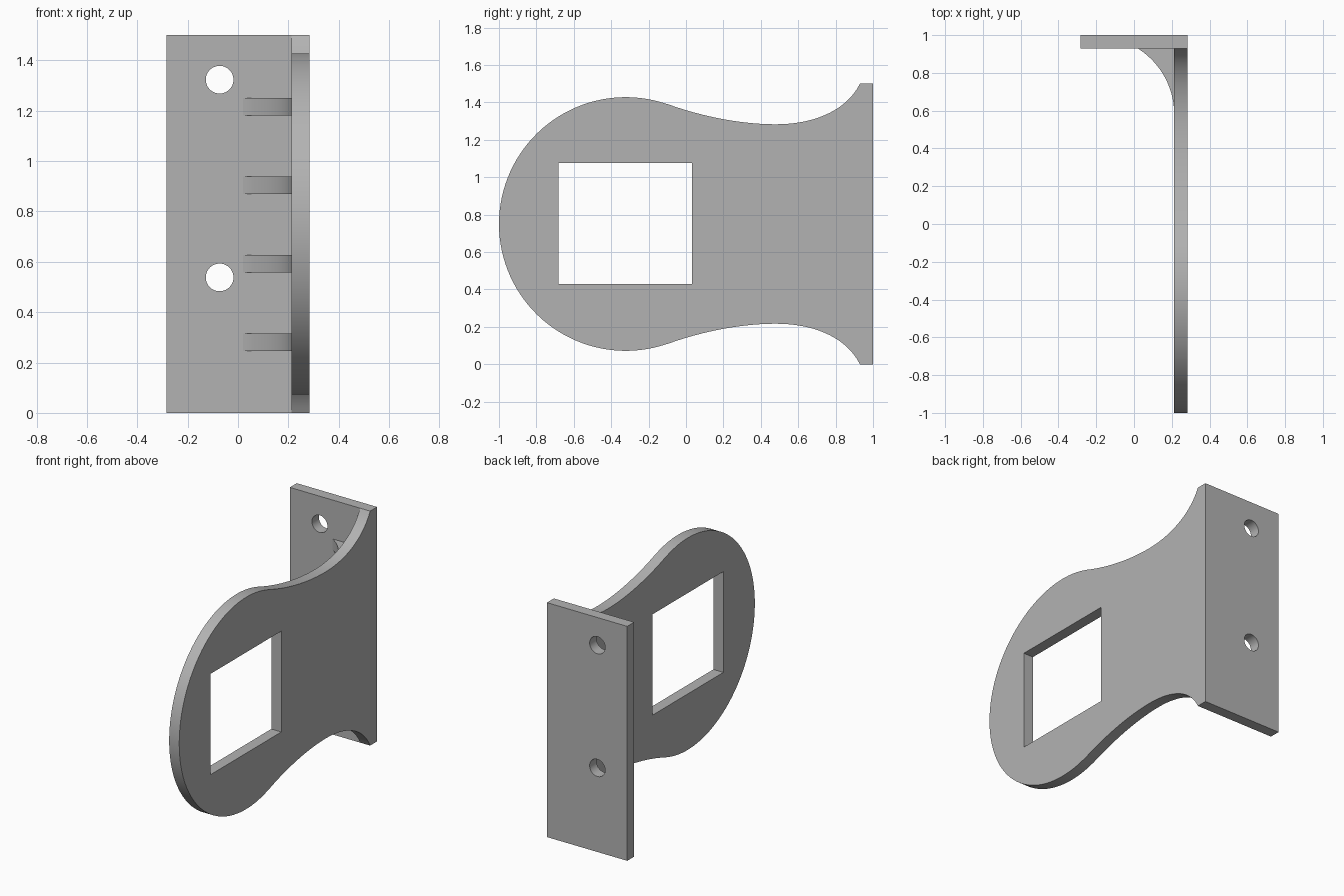
import bpy, bmesh, math
from mathutils import Vector
from mathutils.geometry import interpolate_bezier

if "Cube" in bpy.data.objects:
    bpy.data.objects.remove(bpy.data.objects["Cube"])

grey = bpy.data.materials.new("plain grey")
grey.use_nodes = True
grey.diffuse_color = (0.45, 0.45, 0.45, 1)
grey.node_tree.nodes["Principled BSDF"].inputs["Base Color"].default_value = grey.diffuse_color

MID = 0.75                     # mid height of the bracket
INNER, OUTER = 0.213, 0.284    # thickness of the side plate along x
WALL, BACK = 0.93, 1.0         # thickness of the wall plate along y


def prism(name, outline, axis, lo, hi):
    """Extrude a 2D outline along axis 'x', 'y' or 'z' from lo to hi."""
    place = {"x": lambda a, b: (lo, a, b),
             "y": lambda a, b: (a, lo, b),
             "z": lambda a, b: (a, b, lo)}[axis]
    step = Vector([(hi - lo) * (axis == k) for k in "xyz"])
    bm = bmesh.new()
    face = bm.faces.new([bm.verts.new(place(a, b)) for a, b in outline])
    new = bmesh.ops.extrude_face_region(bm, geom=[face], use_keep_orig=True)["geom"]
    bmesh.ops.translate(bm, vec=step, verts=[v for v in new if isinstance(v, bmesh.types.BMVert)])
    bmesh.ops.recalc_face_normals(bm, faces=bm.faces)
    mesh = bpy.data.meshes.new(name)
    bm.to_mesh(mesh)
    bm.free()
    mesh.materials.append(grey)
    obj = bpy.data.objects.new(name, mesh)
    bpy.context.collection.objects.link(obj)
    return obj


def activate(obj):
    bpy.ops.object.select_all(action="DESELECT")
    obj.select_set(True)
    bpy.context.view_layer.objects.active = obj


def cut(obj, cutter):
    cutter.hide_render = True
    mod = obj.modifiers.new("cut", "BOOLEAN")
    mod.operation, mod.solver, mod.object = "DIFFERENCE", "EXACT", cutter
    activate(obj)
    bpy.ops.object.modifier_apply(modifier=mod.name)
    bpy.data.objects.remove(cutter)


def smooth(obj):
    activate(obj)
    bpy.ops.object.shade_smooth_by_angle(angle=math.radians(25))


def rect(a0, a1, b0, b1):
    return [(a0, b0), (a1, b0), (a1, b1), (a0, b1)]


def arc(ca, cb, r, start, end, n):
    steps = [start + (end - start) * i / n for i in range(n + 1)]
    return [(ca + r * math.cos(t), cb + r * math.sin(t)) for t in steps]


def bezier(*points):
    return [tuple(p)[:2] for p in interpolate_bezier(*[Vector((*p, 0)) for p in points], 16)]


# Side plate: round head, waisted neck and flared foot, mirrored about mid height
neck = (-0.09, 0.638)
waist = (0.48, 0.533)
upper = arc(-0.322, 0, 0.678, math.pi, math.atan2(neck[1], neck[0] + 0.322), 36)[:-1]
upper += bezier(neck, (0.08, 0.577), (0.29, 0.533), waist)[:-1]
upper += bezier(waist, (0.69, 0.533), (0.86, 0.61), (WALL, MID))
upper.append((BACK, MID))
outline = [(y, MID + h) for y, h in upper] + [(y, MID - h) for y, h in reversed(upper[1:])]
side = prism("side_plate", outline, "x", INNER, OUTER)
cut(side, prism("window_cutter", rect(-0.682, 0.032, 0.43, 1.075), "x", 0.1, 0.4))
smooth(side)

# Wall plate with two screw holes, butting against the side plate
wall = prism("wall_plate", rect(-OUTER, INNER, 0, 2 * MID), "y", WALL, BACK)
for z in (0.538, 1.323):
    hole = arc(-0.073, z, 0.055, 0, 2 * math.pi, 40)[:-1]
    cut(wall, prism("hole_cutter", hole, "y", 0.8, 1.1))
smooth(wall)

# Four curved gussets in the inner corner
curve = arc(-0.2, 0.58, 0.413, 0, math.asin(0.35 / 0.413), 20)
for i in range(4):
    z = 0.245 + 0.3117 * i
    smooth(prism(f"gusset_{i + 1}", curve + [(INNER, WALL)], "z", z, z + 0.071))
